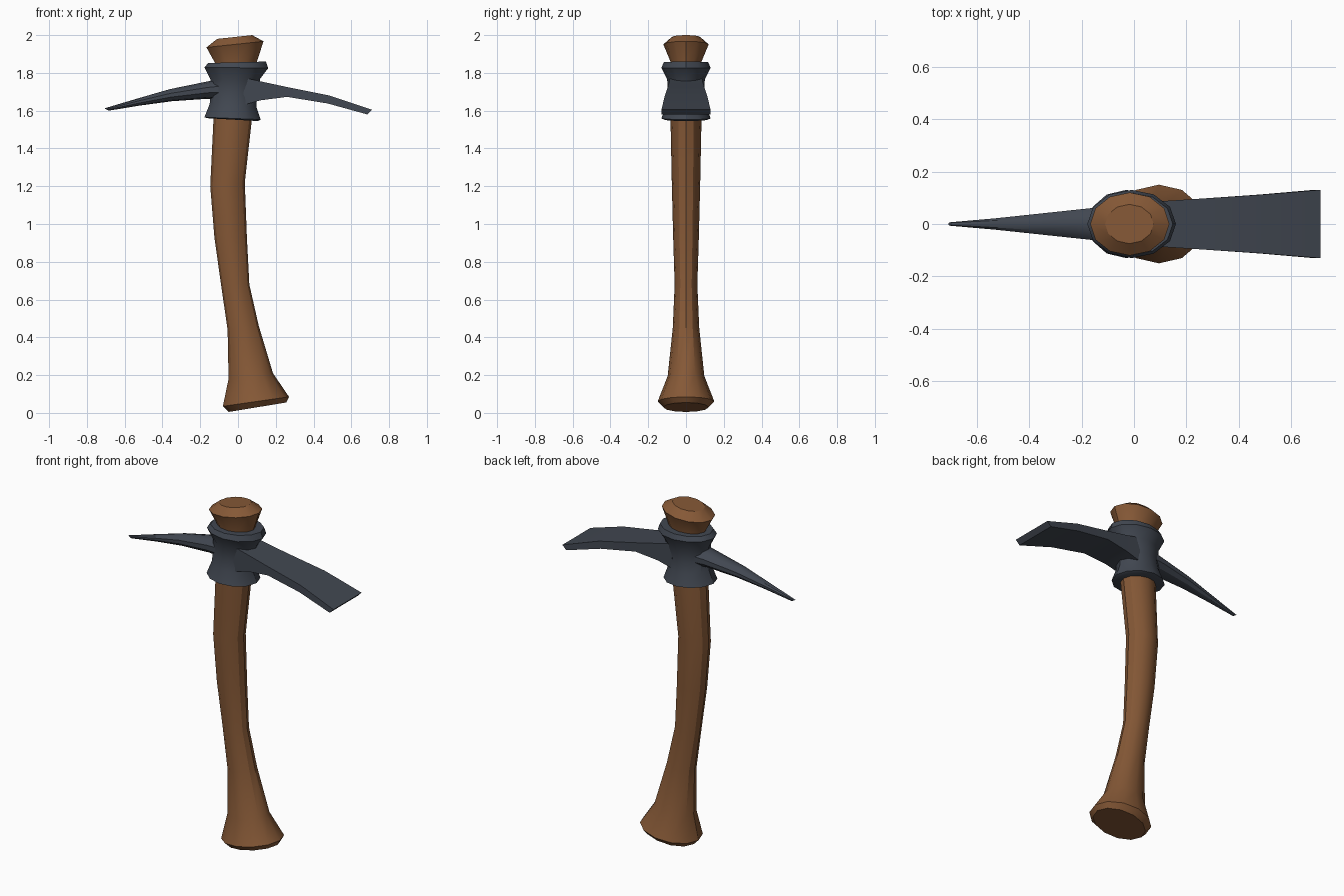
import bpy
import bmesh
import math
from mathutils import Vector

if "Cube" in bpy.data.objects:
    bpy.data.objects.remove(bpy.data.objects["Cube"], do_unlink=True)


def make_material(name, colour, roughness):
    mat = bpy.data.materials.new(name)
    mat.use_nodes = True
    mat.diffuse_color = (*colour, 1)
    bsdf = mat.node_tree.nodes["Principled BSDF"]
    bsdf.inputs["Base Color"].default_value = (*colour, 1)
    bsdf.inputs["Roughness"].default_value = roughness
    return mat


wood = make_material("brown wood", (0.235, 0.098, 0.037), 0.8)
iron = make_material("dark iron", (0.053, 0.063, 0.082), 0.6)


def loft(name, rings, mat, sides=12, turn=0.0, stretch=1.0, angle=32):
    """Skin rings given as (x, z) of one edge, (x, z) of the other, half depth."""
    bm = bmesh.new()
    loops = []
    for (xa, za), (xb, zb), depth in rings:
        a, b = Vector((xa, 0, za)), Vector((xb, 0, zb))
        mid, half = (a + b) / 2, (b - a) / 2 * stretch
        side = Vector((0, depth * stretch, 0))
        angles = [turn + math.tau * i / sides for i in range(sides)]
        loops.append([bm.verts.new(mid + half * math.cos(t) + side * math.sin(t))
                      for t in angles])
    for low, high in zip(loops, loops[1:]):
        for i in range(sides):
            j = (i + 1) % sides
            bm.faces.new((low[i], low[j], high[j], high[i]))
    bm.faces.new(loops[0])
    bm.faces.new(loops[-1])
    bmesh.ops.recalc_face_normals(bm, faces=bm.faces)
    mesh = bpy.data.meshes.new(name)
    bm.to_mesh(mesh)
    bm.free()
    mesh.materials.append(mat)
    obj = bpy.data.objects.new(name, mesh)
    bpy.context.collection.objects.link(obj)
    bpy.ops.object.select_all(action='DESELECT')
    obj.select_set(True)
    bpy.context.view_layer.objects.active = obj
    bpy.ops.object.shade_smooth_by_angle(angle=math.radians(angle))
    return obj


# Curved wooden handle, from flared foot to knob
loft("handle", [
    ((-0.05, 0.005), (0.255, 0.055), 0.12),
    ((-0.08, 0.035), (0.27, 0.085), 0.15),
    ((-0.05, 0.18), (0.185, 0.21), 0.097),
    ((-0.055, 0.44), (0.11, 0.46), 0.07),
    ((-0.09, 0.68), (0.06, 0.68), 0.06),
    ((-0.125, 0.93), (0.047, 0.93), 0.068),
    ((-0.147, 1.2), (0.036, 1.22), 0.075),
    ((-0.13, 1.55), (0.073, 1.55), 0.082),
    ((-0.12, 1.85), (0.1, 1.86), 0.08),
    ((-0.167, 1.935), (0.135, 1.967), 0.12),
    ((-0.11, 1.98), (0.075, 2.0), 0.075),
], wood)

# Iron collar with a lip at each end
loft("collar", [
    ((-0.16, 1.56), (0.105, 1.545), 0.115),
    ((-0.178, 1.565), (0.12, 1.553), 0.13),
    ((-0.15, 1.635), (0.097, 1.62), 0.105),
    ((-0.145, 1.69), (0.1, 1.69), 0.095),
    ((-0.145, 1.765), (0.118, 1.77), 0.1),
    ((-0.178, 1.83), (0.16, 1.825), 0.13),
    ((-0.157, 1.852), (0.148, 1.86), 0.118),
], iron)

# Round pick spike
loft("pick_spike", [
    ((-0.05, 1.775), (-0.05, 1.655), 0.078),
    ((-0.16, 1.755), (-0.16, 1.663), 0.064),
    ((-0.36, 1.714), (-0.35, 1.65), 0.042),
    ((-0.53, 1.665), (-0.52, 1.627), 0.023),
    ((-0.708, 1.612), (-0.685, 1.6), 0.007),
], iron, sides=10)

# Broad flat blade
loft("flat_blade", [
    ((0.03, 1.775), (0.03, 1.63), 0.085),
    ((0.12, 1.755), (0.12, 1.655), 0.088),
    ((0.26, 1.725), (0.26, 1.673), 0.097),
    ((0.485, 1.68), (0.475, 1.638), 0.112),
    ((0.71, 1.605), (0.685, 1.58), 0.13),
], iron, sides=4, turn=math.pi / 4, stretch=math.sqrt(2))
